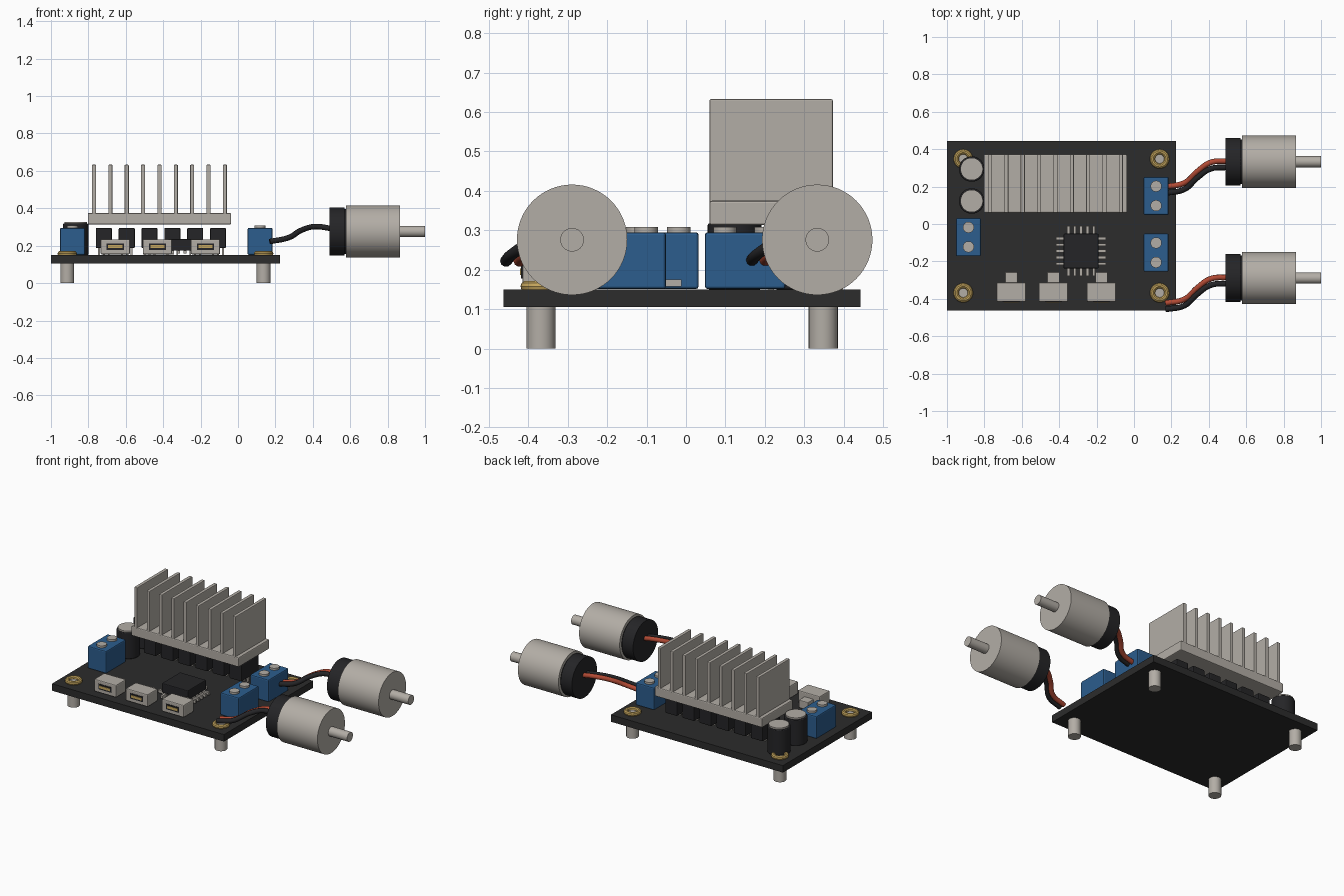
import bpy, math
from mathutils import Vector

if "Cube" in bpy.data.objects:
    bpy.data.objects.remove(bpy.data.objects["Cube"], do_unlink=True)


def material(name, r, g, b):
    m = bpy.data.materials.new(name)
    m.use_nodes = True
    m.diffuse_color = (r, g, b, 1)
    m.node_tree.nodes["Principled BSDF"].inputs["Base Color"].default_value = (r, g, b, 1)
    return m


BOARD = material("board charcoal", 0.025, 0.025, 0.025)
BLACK = material("black plastic", 0.018, 0.018, 0.02)
METAL = material("warm grey metal", 0.45, 0.42, 0.38)
BLUE = material("terminal blue", 0.025, 0.11, 0.27)
GOLD = material("gold", 0.56, 0.38, 0.11)
RED = material("red wire", 0.45, 0.07, 0.035)


def finish(obj, name, mat, bevel=0.0, smooth=False):
    obj.name = name
    obj.data.materials.append(mat)
    if smooth:
        bpy.ops.object.shade_smooth_by_angle(angle=math.radians(35))
    if bevel:
        mod = obj.modifiers.new("soft edges", "BEVEL")
        mod.width = bevel
        mod.segments = 2
        mod.limit_method = "ANGLE"
    return obj


def box(name, mat, center, size, bevel=0.0):
    bpy.ops.mesh.primitive_cube_add(size=1, location=center)
    obj = bpy.context.object
    obj.scale = size
    bpy.ops.object.transform_apply(location=False, rotation=False, scale=True)
    return finish(obj, name, mat, bevel)


def cylinder(name, mat, base, radius, length, axis="z", sides=40, bevel=0.0):
    step = Vector((length / 2, 0, 0)) if axis == "x" else Vector((0, 0, length / 2))
    turn = (0, math.pi / 2, 0) if axis == "x" else (0, 0, 0)
    bpy.ops.mesh.primitive_cylinder_add(vertices=sides, radius=radius, depth=length,
                                        location=Vector(base) + step, rotation=turn)
    return finish(bpy.context.object, name, mat, bevel, True)


def wire(name, mat, points, radius):
    curve = bpy.data.curves.new(name, "CURVE")
    curve.dimensions = "3D"
    curve.bevel_depth = radius
    curve.bevel_resolution = 3
    curve.use_fill_caps = True
    spline = curve.splines.new("BEZIER")
    spline.bezier_points.add(len(points) - 1)
    for p, co in zip(spline.bezier_points, points):
        p.co = co
        p.handle_left_type = p.handle_right_type = "AUTO"
    obj = bpy.data.objects.new(name, curve)
    bpy.context.collection.objects.link(obj)
    curve.materials.append(mat)


# Circuit board with corner standoffs and gold mounting rings
TOP = 0.15
box("circuit_board", BOARD, (-0.388, -0.01, 0.1275), (1.225, 0.906, 0.045))
for x in (-0.913, 0.137):
    for y in (-0.368, 0.348):
        cylinder("standoff", METAL, (x, y, 0), 0.037, 0.105, sides=24)
        cylinder("standoff_top", METAL, (x, y, 0.1), 0.028, 0.056, sides=24)
        bpy.ops.mesh.primitive_torus_add(location=(x, y, 0.158), major_radius=0.038,
                                         minor_radius=0.014, major_segments=32, minor_segments=10)
        finish(bpy.context.object, "mounting_ring", GOLD, smooth=True)

# Finned heatsink
box("heatsink_base", METAL, (-0.42, 0.216, 0.344), (0.766, 0.313, 0.062), 0.006)
for i in range(9):
    box("heatsink_fin", METAL, (-0.77 + i * 0.0875, 0.216, 0.5), (0.022, 0.313, 0.266), 0.004)

# Row of power transistors below the heatsink
for i in range(6):
    x = -0.717 + i * 0.122
    box("transistor", BLACK, (x, 0.216, 0.241), (0.086, 0.18, 0.108), 0.006)
    for dx in (-0.026, 0, 0.026):
        box("transistor_leg", METAL, (x + dx, 0.216, 0.169), (0.01, 0.014, 0.04))

# Capacitors
for y in (0.294, 0.123):
    cylinder("capacitor", BLACK, (-0.868, y, TOP), 0.068, 0.168, bevel=0.005)
    cylinder("capacitor_cap", METAL, (-0.868, y, 0.31), 0.06, 0.018)

# Blue screw terminals
for x, y in ((-0.885, -0.07), (0.118, 0.15), (0.118, -0.153)):
    box("screw_terminal", BLUE, (x, y, 0.223), (0.133, 0.204, 0.144), 0.007)
    for dy in (-0.052, 0.052):
        cylinder("terminal_screw", METAL, (x, y + dy, 0.285), 0.03, 0.023, sides=16)

# Control chip with pins on four sides
cx, cy = -0.283, -0.145
box("control_chip", BLACK, (cx, cy, 0.204), (0.186, 0.186, 0.062), 0.005)
for i in range(5):
    offset = (i - 2) * 0.034
    for side in (-1, 1):
        reach = side * 0.11
        box("chip_pin", METAL, (cx + reach, cy + offset, 0.166), (0.046, 0.015, 0.018))
        box("chip_pin", METAL, (cx + offset, cy + reach, 0.166), (0.015, 0.046, 0.018))

# Socket connectors along the front edge
for x in (-0.656, -0.431, -0.174):
    box("socket", METAL, (x, -0.364, 0.194), (0.156, 0.102, 0.08), 0.006)
    box("socket_tab", METAL, (x, -0.287, 0.18), (0.066, 0.06, 0.05), 0.004)
    box("socket_opening", BLACK, (x, -0.415, 0.195), (0.092, 0.006, 0.034))
    box("socket_contact", GOLD, (x, -0.417, 0.195), (0.076, 0.008, 0.016))

# Two motors with their wire pairs
for y in (0.333, -0.289):
    cylinder("motor_body", METAL, (0.577, y, 0.276), 0.14, 0.289, "x", 64)
    cylinder("motor_neck", BLACK, (0.565, y, 0.276), 0.12, 0.02, "x")
    cylinder("motor_end_cap", BLACK, (0.49, y, 0.276), 0.128, 0.08, "x", 64)
    cylinder("motor_shaft", METAL, (0.86, y, 0.276), 0.03, 0.14, "x", 24)
    for name, mat, dy in (("red_wire", RED, 0.004), ("black_wire", BLACK, -0.03)):
        wire(name, mat, [(0.17, y + dy - 0.138, 0.222),
                         (0.27, y + dy - 0.117, 0.243),
                         (0.34, y + dy - 0.055, 0.283),
                         (0.41, y + dy - 0.008, 0.302),
                         (0.5, y + dy, 0.292)], 0.015)
